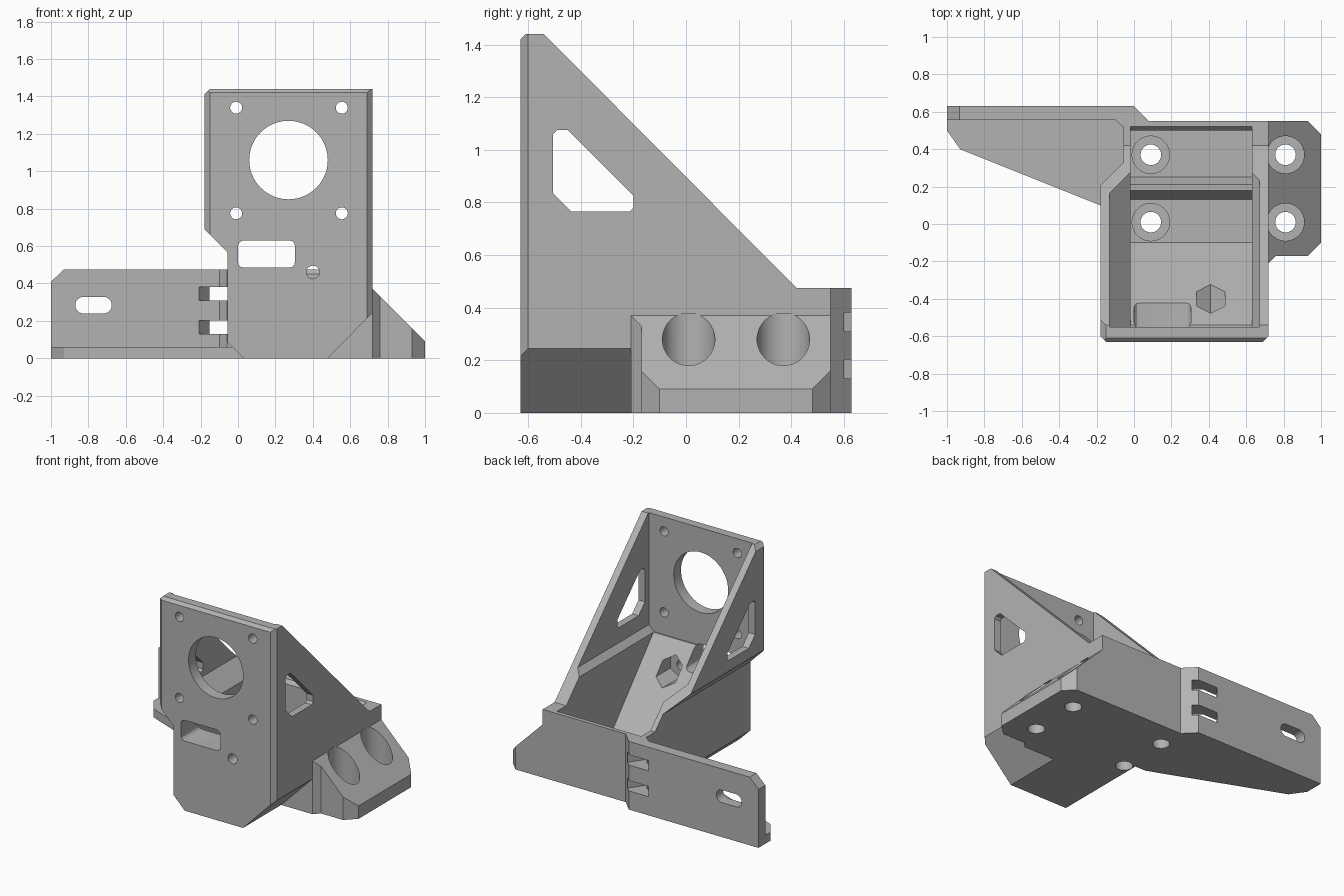
import bpy, bmesh, math

if "Cube" in bpy.data.objects:
    bpy.data.objects.remove(bpy.data.objects["Cube"], do_unlink=True)

grey = bpy.data.materials.new("matte grey")
grey.use_nodes = True
grey.diffuse_color = (0.45, 0.45, 0.45, 1)
grey.node_tree.nodes["Principled BSDF"].inputs["Base Color"].default_value = (0.45, 0.45, 0.45, 1)


def prism(name, axis, points, start, end):
    """Extrude a 2D outline along the given axis."""
    place = {"X": lambda u, v, d: (d, u, v),
             "Y": lambda u, v, d: (u, d, v),
             "Z": lambda u, v, d: (u, v, d)}[axis]
    bm = bmesh.new()
    rings = [[bm.verts.new(place(u, v, d)) for u, v in points] for d in (start, end)]
    bm.faces.new(rings[0])
    bm.faces.new(rings[1])
    n = len(points)
    for i in range(n):
        j = (i + 1) % n
        bm.faces.new((rings[0][i], rings[0][j], rings[1][j], rings[1][i]))
    bmesh.ops.recalc_face_normals(bm, faces=bm.faces)
    mesh = bpy.data.meshes.new(name)
    bm.to_mesh(mesh)
    bm.free()
    mesh.materials.append(grey)
    obj = bpy.data.objects.new(name, mesh)
    bpy.context.collection.objects.link(obj)
    return obj


def circle(u, v, r, n=48, turn=0.0):
    return [(u + r * math.cos(turn + math.tau * i / n),
             v + r * math.sin(turn + math.tau * i / n)) for i in range(n)]


def rounded(u0, u1, v0, v1, r, n=6):
    """Rectangle with rounded corners."""
    pts = []
    corners = ((u1 - r, v1 - r), (u0 + r, v1 - r), (u0 + r, v0 + r), (u1 - r, v0 + r))
    for k, (u, v) in enumerate(corners):
        for i in range(n + 1):
            a = math.pi / 2 * (k + i / n)
            pts.append((u + r * math.cos(a), v + r * math.sin(a)))
    return pts


def combine(target, tool, operation):
    """Apply a boolean and discard the helper."""
    mod = target.modifiers.new(tool.name, "BOOLEAN")
    mod.operation = operation
    mod.solver = "EXACT"
    mod.object = tool
    bpy.context.view_layer.update()
    evaluated = target.evaluated_get(bpy.context.evaluated_depsgraph_get())
    mesh = bpy.data.meshes.new_from_object(evaluated)
    target.modifiers.clear()
    target.data = mesh
    bpy.data.objects.remove(tool, do_unlink=True)


# Housing: front outline trimmed by the side profile and the chamfered plan
bracket = prism("motor_bracket", "Y", [
    (-0.18, 1.41), (-0.15, 1.44), (0.72, 1.44), (0.72, 0.245), (0.48, 0),
    (0.03, 0), (-0.055, 0.085), (-0.055, 0.565), (-0.18, 0.69)], -0.63, 0.55)
combine(bracket, prism("side_profile", "X", [
    (-0.63, -0.1), (-0.63, 1.42), (-0.61, 1.44), (-0.54, 1.44), (0.42, 0.475),
    (0.7, 0.475), (0.7, -0.1)], -0.5, 1), "INTERSECT")
combine(bracket, prism("plan_profile", "Z", [
    (-0.18, -0.6), (-0.15, -0.63), (0.69, -0.63), (0.72, -0.6), (0.72, 0.7),
    (-0.18, 0.7)], -0.1, 1.6), "INTERSECT")

# Sloped mounting foot on the left side
foot = prism("mounting_foot", "Z", [
    (0.3, -0.21), (0.72, -0.21), (0.76, -0.17), (0.93, -0.17), (1, -0.1),
    (1, 0.48), (0.93, 0.55), (0.3, 0.55)], 0, 0.37)
combine(foot, prism("foot_slope", "Y", [
    (0.2, -0.1), (0.2, 0.37), (0.72, 0.37), (1, 0.09), (1, -0.1)], -0.5, 0.8), "INTERSECT")
combine(bracket, foot, "UNION")

# Back plate with clipped upper corner, and the tapered ledge under it
plate = prism("back_plate", "Z", [
    (-1, 0.555), (-1, 0.63), (0, 0.63), (0.08, 0.55), (0.08, 0.52),
    (-0.06, 0.52), (-0.1, 0.555)], 0, 0.475)
combine(plate, prism("plate_corner", "Y", [
    (-1.1, 0.31), (-1.1, 0.575), (-0.83, 0.575)], 0.4, 0.8), "DIFFERENCE")
combine(bracket, plate, "UNION")
combine(bracket, prism("base_ledge", "Z", [
    (-1, 0.6), (-1, 0.5), (-0.93, 0.4), (-0.18, 0.1), (-0.05, 0.05),
    (0.1, 0.05), (0.1, 0.54), (-0.05, 0.6)], 0, 0.06), "UNION")

# Interior: wide motor bay above, narrower bay with a sloping front below
cuts = [
    prism("motor_bay", "Y", [
        (-0.13, 0.73), (-0.13, 1.6), (0.67, 1.6), (0.67, 0.66), (0.63, 0.62),
        (-0.02, 0.62)], -0.55, 0.8),
    prism("lower_bay", "X", [
        (-0.55, 0.7), (-0.55, 0.63), (-0.1, 0.12), (0.5, 0.12), (0.5, 0.45),
        (0.53, 0.485), (0.53, 0.7)], -0.02, 0.63),
    # Side wall openings
    prism("side_openings", "X", [
        (-0.505, 1.06), (-0.49, 1.075), (-0.45, 1.075), (-0.2, 0.825), (-0.2, 0.78),
        (-0.215, 0.765), (-0.435, 0.765), (-0.505, 0.835)], -0.4, 0.9),
    # Front plate openings
    prism("shaft_hole", "Y", circle(0.27, 1.06, 0.21, 64), -0.8, -0.5),
    prism("cable_window", "Y", rounded(0, 0.305, 0.485, 0.63, 0.03, 3), -0.8, -0.3),
    prism("nut_hole", "Y", circle(0.4, 0.46, 0.035, 24), -0.8, -0.2),
    prism("nut_trap", "Y", circle(0.41, 0.46, 0.087, 6, math.pi / 6), -0.52, -0.15),
    # Back plate slots
    prism("plate_slot", "Y", rounded(-0.87, -0.675, 0.24, 0.328, 0.043), 0.4, 0.8),
]
for x in (-0.01, 0.555):
    for z in (0.775, 1.34):
        cuts.append(prism("motor_screw_hole", "Y", circle(x, z, 0.032, 24), -0.8, -0.5))
for z in (0.13, 0.31):
    cuts.append(prism("tie_slot", "Z", [
        (-0.25, 0.5), (-0.14, 0.645), (0.06, 0.645), (-0.04, 0.5)], z, z + 0.072))
for cut in cuts:
    combine(bracket, cut, "DIFFERENCE")

# Low cross rib on the bay floor
combine(bracket, prism("floor_rib", "X", [
    (0.13, 0.1), (0.13, 0.12), (0.18, 0.2), (0.21, 0.2), (0.25, 0.12), (0.25, 0.1)],
    -0.03, 0.64), "UNION")

# Base screw holes with recessed heads
for x, top in ((0.09, 0.2), (0.81, 0.375)):
    for y in (0.01, 0.37):
        combine(bracket, prism("head_recess", "Z", circle(x, y, 0.1), 0.1, top), "DIFFERENCE")
        combine(bracket, prism("base_screw_hole", "Z", circle(x, y, 0.055, 32), -0.1, 0.3), "DIFFERENCE")

bpy.ops.object.select_all(action="DESELECT")
bracket.select_set(True)
bpy.context.view_layer.objects.active = bracket
bpy.ops.object.shade_smooth_by_angle(angle=math.radians(25))
